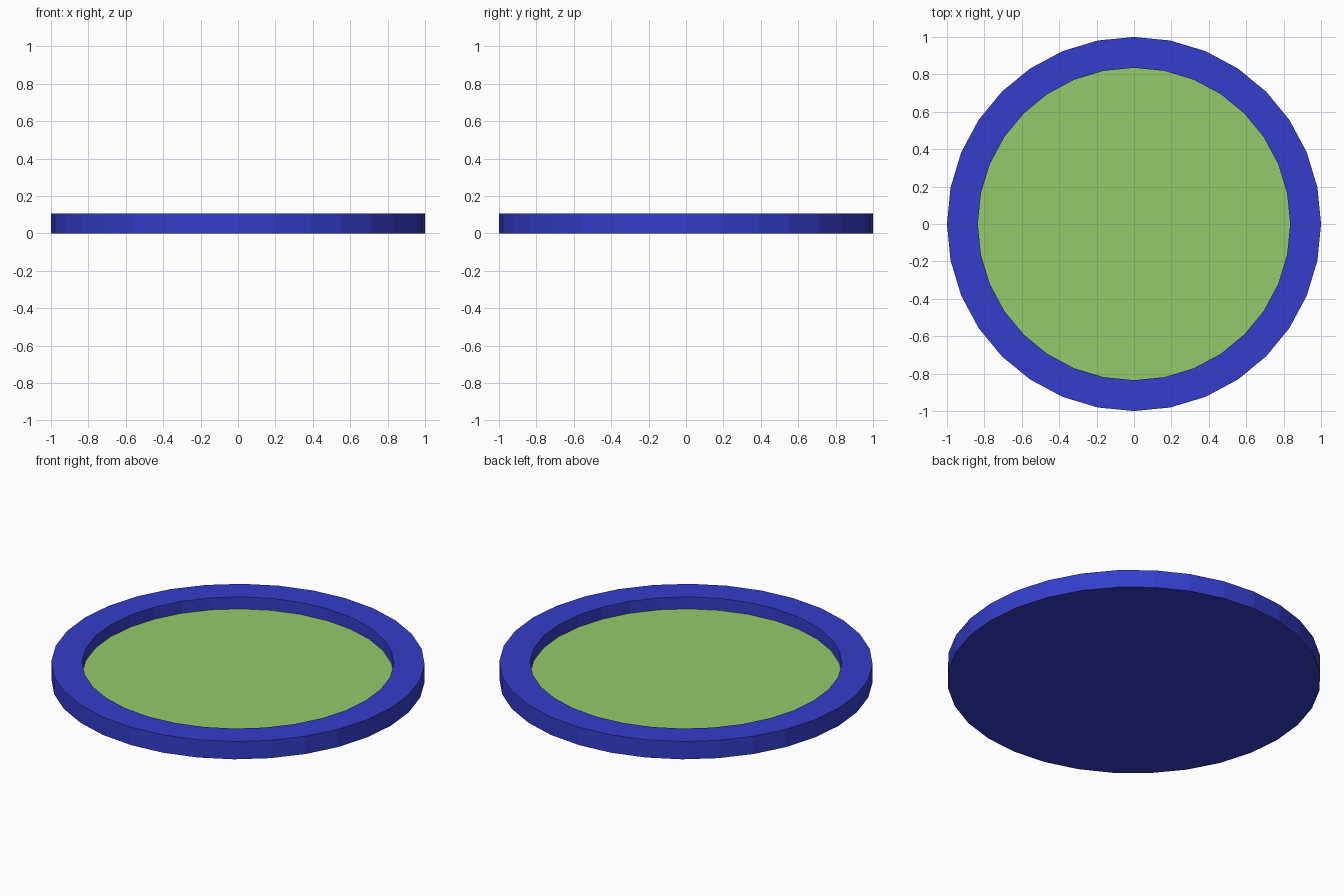
import bpy, bmesh
from math import cos, sin, tau

if "Cube" in bpy.data.objects:
    bpy.data.objects.remove(bpy.data.objects["Cube"])

SIDES = 32
R_OUT, R_IN = 1.0, 0.835
HEIGHT, FLOOR = 0.105, 0.034


def material(name, color):
    m = bpy.data.materials.new(name)
    m.diffuse_color = (*color, 1)
    m.use_nodes = True
    m.node_tree.nodes["Principled BSDF"].inputs["Base Color"].default_value = m.diffuse_color
    return m


def lathe(name, profile, mat, cap_start=False, cap_end=False):
    """Spin a list of (radius, z) points round z into flat-sided walls."""
    bm = bmesh.new()
    rings = [[bm.verts.new((r * cos(tau * i / SIDES), r * sin(tau * i / SIDES), z))
              for i in range(SIDES)] for r, z in profile]
    for a, b in zip(rings, rings[1:]):
        for i in range(SIDES):
            j = (i + 1) % SIDES
            bm.faces.new((a[i], a[j], b[j], b[i]))
    if cap_start:
        bm.faces.new(rings[0][::-1])
    if cap_end:
        bm.faces.new(rings[-1])
    me = bpy.data.meshes.new(name)
    bm.to_mesh(me)
    bm.free()
    me.materials.append(mat)
    ob = bpy.data.objects.new(name, me)
    bpy.context.collection.objects.link(ob)
    return ob


blue = material("blue", (0.034, 0.048, 0.60))
green = material("green", (0.29, 0.59, 0.144))

# Tray: closed base, outer wall, flat rim and inner wall
lathe("tray_rim", [(R_OUT, 0), (R_OUT, HEIGHT), (R_IN, HEIGHT), (R_IN, FLOOR)],
      blue, cap_start=True)

# Recessed floor filling the inside of the rim
lathe("tray_floor", [(R_IN, FLOOR)], green, cap_end=True)
